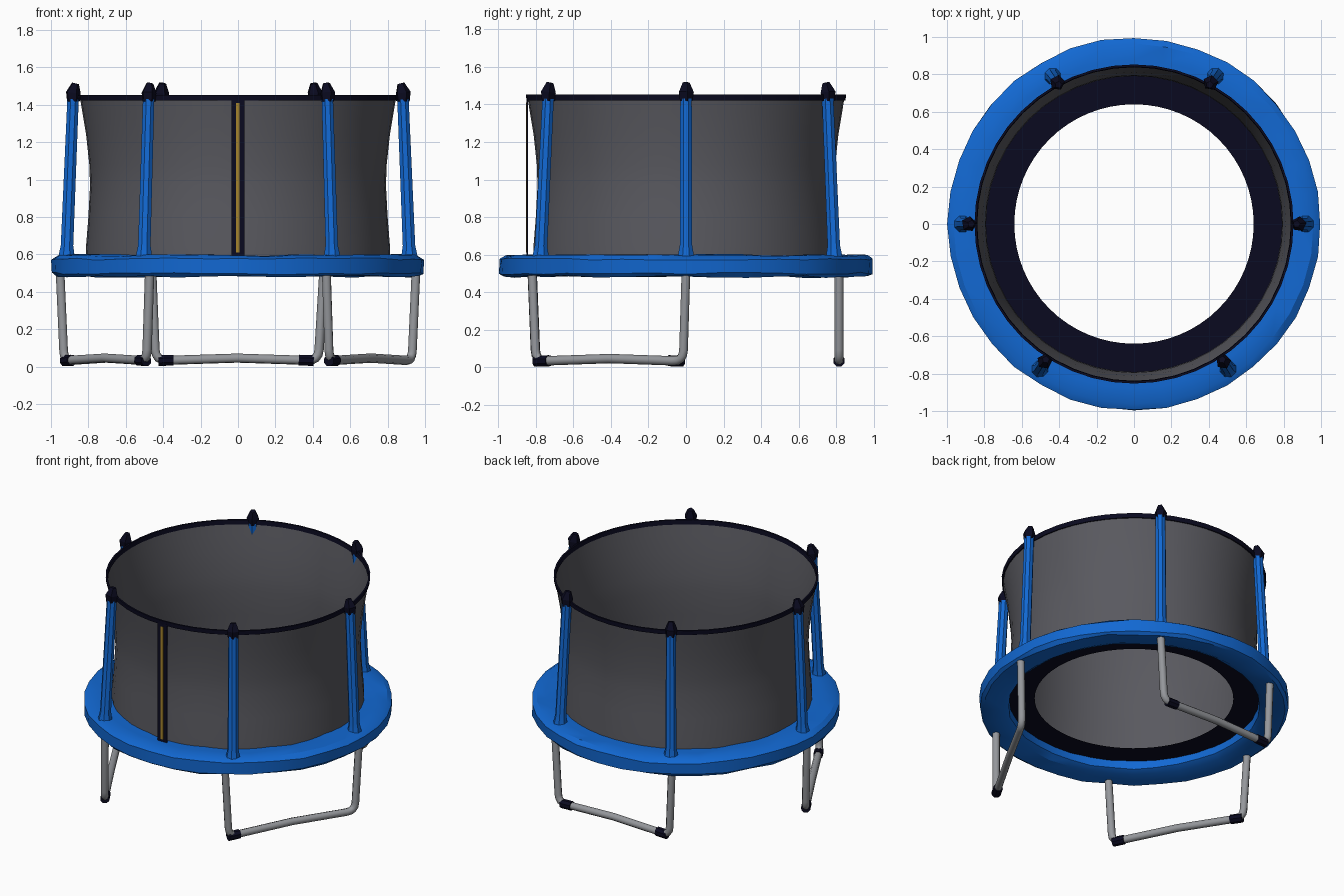
import bpy, bmesh, math, random
from mathutils import Vector

if "Cube" in bpy.data.objects:
    bpy.data.objects.remove(bpy.data.objects["Cube"])
random.seed(4)


def material(name, rgb):
    m = bpy.data.materials.new(name)
    m.diffuse_color = (*rgb, 1)
    m.use_nodes = True
    m.node_tree.nodes["Principled BSDF"].inputs["Base Color"].default_value = m.diffuse_color
    return m


BLUE = material("blue", (0.006, 0.14, 0.65))
GREY = material("net grey", (0.10, 0.10, 0.115))
NAVY = material("dark navy", (0.003, 0.003, 0.014))
STEEL = material("steel", (0.30, 0.31, 0.33))
YELLOW = material("yellow", (0.38, 0.23, 0.025))


def finish(bm, name, mat, smooth=0):
    me = bpy.data.meshes.new(name)
    bmesh.ops.recalc_face_normals(bm, faces=bm.faces)
    bm.to_mesh(me)
    bm.free()
    ob = bpy.data.objects.new(name, me)
    bpy.context.collection.objects.link(ob)
    me.materials.append(mat)
    if smooth:
        bpy.ops.object.select_all(action='DESELECT')
        ob.select_set(True)
        bpy.context.view_layer.objects.active = ob
        bpy.ops.object.shade_smooth_by_angle(angle=math.radians(smooth))
    return ob


def lathe(name, profile, n, mat, closed=False, noise=0.0, smooth=40):
    """Spin a (radius, height) profile about z."""
    bm = bmesh.new()
    rings = []
    for i in range(n):
        a = 2 * math.pi * i / n
        ring = []
        for r, z in profile:
            r += random.uniform(-noise, noise * 0.3)
            ring.append(bm.verts.new((r * math.cos(a), r * math.sin(a),
                                      z + random.uniform(-noise, noise))))
        rings.append(ring)
    m = len(profile)
    for i in range(n):
        a, b = rings[i], rings[(i + 1) % n]
        for j in range(m if closed else m - 1):
            k = (j + 1) % m
            bm.faces.new((a[j], b[j], b[k], a[k]))
    return finish(bm, name, mat, smooth)


def tube(name, path, radii, mat, sides=8, smooth=40):
    """Sweep a circle along a path, with one radius per point."""
    bm = bmesh.new()
    pts = [Vector(p) for p in path]
    rings, ref = [], None
    for i, p in enumerate(pts):
        t = (pts[min(i + 1, len(pts) - 1)] - pts[max(i - 1, 0)]).normalized()
        if ref is None:
            ref = t.orthogonal()
        ref = (ref - t * ref.dot(t)).normalized()
        side = t.cross(ref)
        ring = []
        for k in range(sides):
            a = 2 * math.pi * (k + 0.5) / sides
            ring.append(bm.verts.new(p + (ref * math.cos(a) + side * math.sin(a)) * radii[i]))
        rings.append(ring)
    for a, b in zip(rings, rings[1:]):
        for k in range(sides):
            q = (k + 1) % sides
            bm.faces.new((a[k], a[q], b[q], b[k]))
    bm.faces.new(rings[0])
    bm.faces.new(rings[-1])
    return finish(bm, name, mat, smooth)


def plate(name, x0, x1, y0, y1, z0, z1, mat):
    bm = bmesh.new()
    bmesh.ops.create_cube(bm, size=1)
    for v in bm.verts:
        v.co = ((x0 + x1) / 2 + v.co.x * (x1 - x0), (y0 + y1) / 2 + v.co.y * (y1 - y0),
                (z0 + z1) / 2 + v.co.z * (z1 - z0))
    return finish(bm, name, mat)


# Padded ring around the frame, slightly creased
lathe("safety_pad", [(0.995, 0.50), (0.998, 0.575), (0.965, 0.594), (0.88, 0.598),
                     (0.81, 0.595), (0.81, 0.51), (0.85, 0.488), (0.975, 0.482)],
      36, BLUE, closed=True, noise=0.006, smooth=30)

# Jumping surface border, open in the middle
lathe("mat_border", [(0.64, 0.565), (0.82, 0.565)], 64, NAVY)

# Safety net pulled in at the waist, and its hem
lathe("safety_net", [(0.815, 0.565), (0.812, 0.65), (0.80, 0.80), (0.791, 0.97), (0.795, 1.08),
                     (0.812, 1.24), (0.832, 1.36), (0.845, 1.44)], 48, GREY)
lathe("net_hem", [(0.838, 1.422), (0.85, 1.422), (0.853, 1.453), (0.841, 1.453)],
      48, NAVY, closed=True)

# Door strip with its zip
plate("door_strip", -0.036, 0.036, -0.85, -0.841, 0.59, 1.435, NAVY)
plate("door_zip", -0.011, 0.008, -0.853, -0.848, 0.61, 1.41, YELLOW)

# Net poles with foot sleeves and caps: top (x, y), bottom (x, y)
pole_ends = [((0.882, 0), (0.917, 0)), ((0.478, -0.735), (0.503, -0.775)),
             ((0.41, 0.755), (0.435, 0.79))]
for label, (top, bot) in zip(("middle", "front", "back"), pole_ends):
    for side, s in (("right", 1), ("left", -1)):
        t = Vector((top[0] * s, top[1], 1.43))
        b = Vector((bot[0] * s, bot[1], 0.58))
        tube(f"{label}_{side}_pole", [b, b.lerp(t, 0.03), b.lerp(t, 0.08), t],
             [0.048, 0.044, 0.036, 0.033], BLUE)
        out = Vector((t.x, t.y, 0)).normalized()
        tube(f"{label}_{side}_pole_cap",
             [t - Vector((0, 0, 0.012)), t + Vector((0, 0, 0.035)),
              t - out * 0.012 + Vector((0, 0, 0.085))],
             [0.036, 0.042, 0.02], NAVY, sides=5, smooth=0)
        # clip joining the cap to the hem
        tube(f"{label}_{side}_net_clip", [t + Vector((0, 0, 0.008)), out * 0.845 + Vector((0, 0, 1.438))],
             [0.025, 0.018], NAVY, sides=6, smooth=0)


def u_leg(name, a_top, a_low, b_top, b_low, caps):
    """U-shaped steel leg with rounded corners and dark foot sleeves."""
    a0, b0 = Vector((*a_top, 0.52)), Vector((*b_top, 0.52))
    a1, b1 = Vector((*a_low, 0.032)), Vector((*b_low, 0.032))
    mid = (a1 + b1) / 2 + Vector((0, 0, 0.014))

    def corner(top, low):
        up = low + (top - low).normalized() * 0.06
        along = low + (mid - low).normalized() * 0.06
        return [up.lerp(low, u).lerp(low.lerp(along, u), u) for u in (0, 0.25, 0.5, 0.75, 1)]
    path = [a0] + corner(a0, a1) + [mid] + corner(b0, b1)[::-1] + [b0]
    tube(name, path, [0.025] * len(path), STEEL, sides=8, smooth=50)
    for i, (end, reach) in enumerate(zip((a1, b1), caps)):
        if reach:
            d = (mid - end).normalized()
            tube(f"{name}_foot_{i + 1}", [end + d * (reach - 0.035), end + d * (reach + 0.045)],
                 [0.031, 0.031], NAVY, sides=8)


u_leg("left_leg", (-0.952, 0), (-0.93, -0.015), (-0.472, -0.82), (-0.488, -0.80), (0.04, 0.04))
u_leg("right_leg", (0.952, 0), (0.93, -0.015), (0.472, -0.82), (0.488, -0.80), (0, 0.03))
u_leg("back_leg", (-0.46, 0.815), (-0.44, 0.815), (0.46, 0.815), (0.43, 0.815), (0.05, 0.06))
